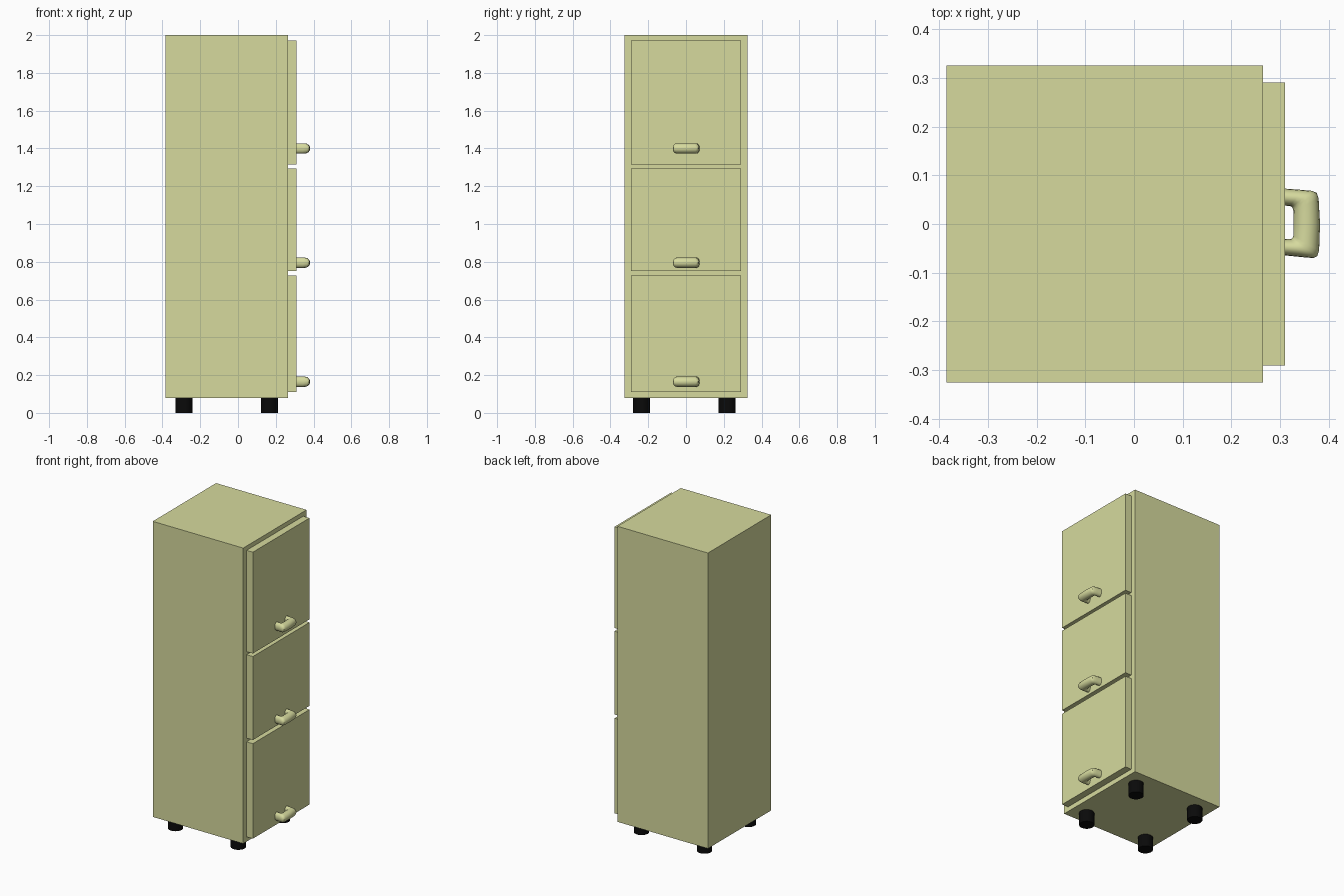
import bpy, bmesh, math

if "Cube" in bpy.data.objects:
    bpy.data.objects.remove(bpy.data.objects["Cube"])


def material(name, rgb):
    m = bpy.data.materials.new(name)
    m.diffuse_color = (*rgb, 1)
    m.use_nodes = True
    m.node_tree.nodes["Principled BSDF"].inputs["Base Color"].default_value = m.diffuse_color
    return m


PAINT = material("cream_paint", (0.67, 0.70, 0.34))
BLACK = material("black_rubber", (0.003, 0.003, 0.003))


def finish(bm, name, mat, smooth=False):
    bmesh.ops.recalc_face_normals(bm, faces=bm.faces)
    mesh = bpy.data.meshes.new(name)
    bm.to_mesh(mesh)
    bm.free()
    mesh.materials.append(mat)
    ob = bpy.data.objects.new(name, mesh)
    bpy.context.collection.objects.link(ob)
    if smooth:
        bpy.ops.object.select_all(action='DESELECT')
        ob.select_set(True)
        bpy.context.view_layer.objects.active = ob
        bpy.ops.object.shade_smooth_by_angle(angle=math.radians(40))
    return ob


def box(name, x, y, z):
    bm = bmesh.new()
    bmesh.ops.create_cube(bm, size=1)
    for v in bm.verts:
        v.co = [(r[0] + r[1]) / 2 + c * (r[1] - r[0]) for r, c in zip((x, y, z), v.co)]
    return finish(bm, name, PAINT)


# Handle sections: outer (x, y) and inner (x, y) from one leg round to the other
SECTIONS = [
    (0.305, 0.073, 0.305, 0.038), (0.345, 0.070, 0.320, 0.037),
    (0.366, 0.068, 0.324, 0.035), (0.375, 0.064, 0.326, 0.032),
    (0.379, 0.052, 0.327, 0.027), (0.382, 0.000, 0.327, 0.000),
    (0.380, -0.055, 0.327, -0.024), (0.376, -0.066, 0.326, -0.028),
    (0.368, -0.070, 0.324, -0.030), (0.345, -0.068, 0.320, -0.031),
    (0.305, -0.064, 0.305, -0.031),
]


def handle(name, z, sides=16, half_height=0.027):
    bm = bmesh.new()
    rings = []
    for ox, oy, ix, iy in SECTIONS:
        ring = []
        for k in range(sides):
            a = 2 * math.pi * k / sides
            t = (1 + math.cos(a)) / 2
            ring.append(bm.verts.new((ix + (ox - ix) * t, iy + (oy - iy) * t,
                                      z + half_height * math.sin(a))))
        rings.append(ring)
    for a, b in zip(rings, rings[1:]):
        for k in range(sides):
            n = (k + 1) % sides
            bm.faces.new((a[k], a[n], b[n], b[k]))
    bm.faces.new(rings[0])
    bm.faces.new(rings[-1])
    return finish(bm, name, PAINT, smooth=True)


# Cabinet body
box("cabinet_body", (-0.385, 0.265), (-0.325, 0.325), (0.08, 2.0))

# Drawer fronts with their handles
for label, z0, z1, zh in (("bottom", 0.111, 0.728, 0.165),
                          ("middle", 0.752, 1.294, 0.795),
                          ("top", 1.314, 1.972, 1.40)):
    box(label + "_drawer_front", (0.265, 0.31), (-0.29, 0.291), (z0, z1))
    handle(label + "_drawer_handle", zh)

# Feet
for i, x in enumerate((-0.285, 0.167)):
    for j, y in enumerate((-0.235, 0.218)):
        bm = bmesh.new()
        bmesh.ops.create_cone(bm, cap_ends=True, segments=32, radius1=0.045,
                              radius2=0.045, depth=0.082)
        bmesh.ops.translate(bm, verts=bm.verts, vec=(x, y, 0.041))
        finish(bm, ("back", "front")[i] + "_foot_" + str(j + 1), BLACK, smooth=True)
